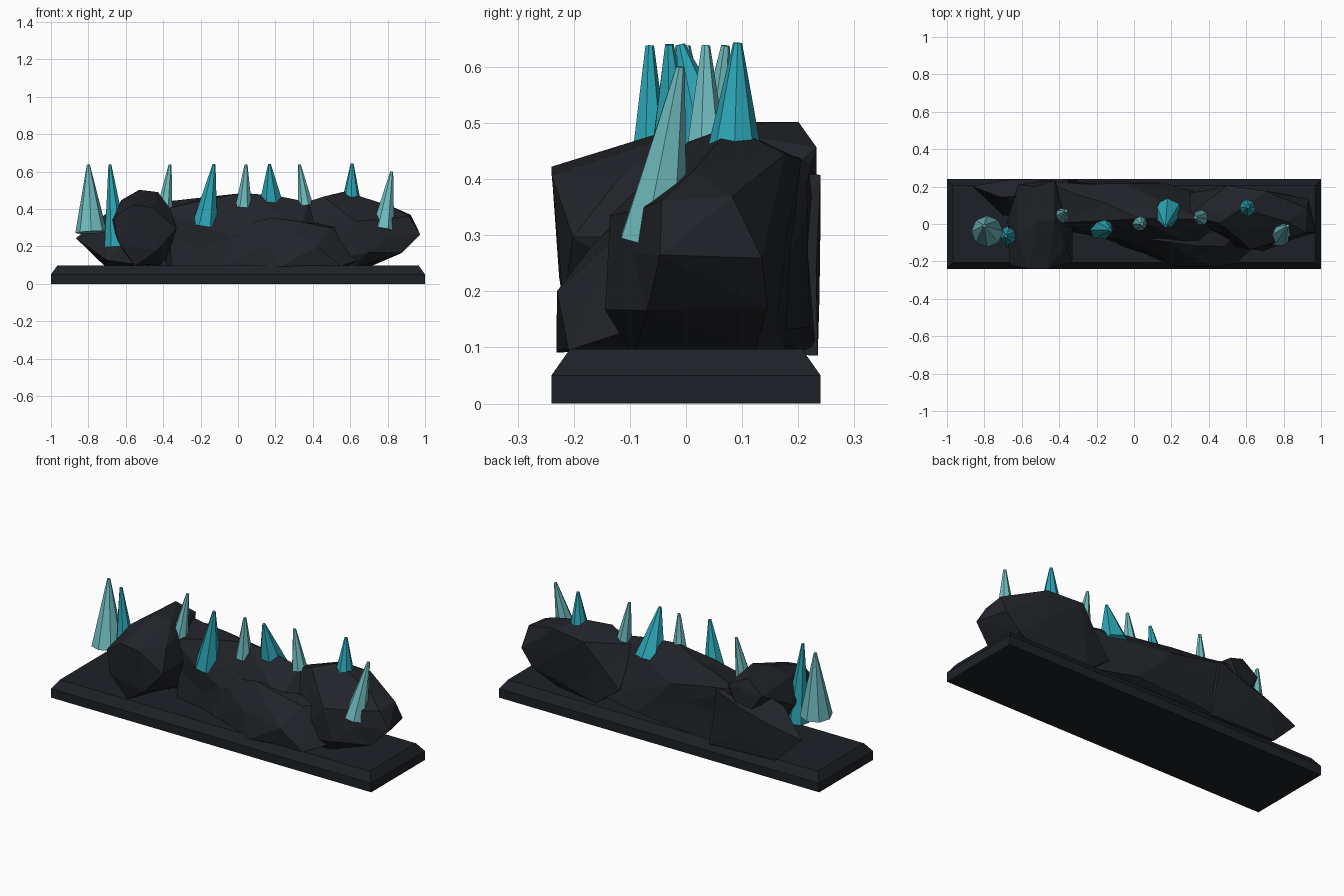
import bpy, bmesh, random
from mathutils import Vector

random.seed(7)


def material(name, rgb):
    m = bpy.data.materials.new(name)
    m.diffuse_color = (*rgb, 1)
    return m


STONE = material("dark_stone", (0.015, 0.017, 0.022))
SLAB = material("dark_slab", (0.012, 0.015, 0.019))
TEAL = material("teal_crystal", (0.025, 0.38, 0.47))
PALE = material("pale_crystal", (0.16, 0.50, 0.52))


def finish(name, bm, mat):
    bmesh.ops.recalc_face_normals(bm, faces=bm.faces)
    me = bpy.data.meshes.new(name)
    bm.to_mesh(me)
    bm.free()
    me.materials.append(mat)
    ob = bpy.data.objects.new(name, me)
    bpy.context.collection.objects.link(ob)
    return ob


def hull_mesh(points):
    bm = bmesh.new()
    for p in points:
        bm.verts.new(p)
    res = bmesh.ops.convex_hull(bm, input=bm.verts)
    junk = [g for g in res["geom_interior"] if isinstance(g, bmesh.types.BMVert)]
    bmesh.ops.delete(bm, geom=junk, context='VERTS')
    return bm


def rock(name, points, jitter=0.012):
    """Faceted boulder: hull of guide points, long edges split and roughened."""
    bm = hull_mesh(points)
    long_edges = [e for e in bm.edges if e.calc_length() > 0.3]
    bmesh.ops.subdivide_edges(bm, edges=long_edges, cuts=1)
    bmesh.ops.triangulate(bm, faces=bm.faces)
    for v in bm.verts:
        v.co += Vector([random.uniform(-jitter, jitter) for _ in range(3)])
        v.co.y = max(-0.24, min(0.24, v.co.y))
        v.co.z = max(0.08, min(0.502, v.co.z))
    return finish(name, bm, STONE)


def crystal(name, base, tip, radius, mat, sides=7):
    """Faceted cone leaning from base to a small blunt tip."""
    base, tip = Vector(base), Vector(tip)
    axis = tip - base
    bm = bmesh.new()
    bmesh.ops.create_cone(bm, cap_ends=True, segments=sides, radius1=radius,
                          radius2=0.008, depth=axis.length)
    rot = Vector((0, 0, 1)).rotation_difference(axis).to_matrix().to_4x4()
    bmesh.ops.transform(bm, matrix=rot, verts=bm.verts)
    bmesh.ops.translate(bm, vec=(base + tip) / 2, verts=bm.verts)
    return finish(name, bm, mat)


# base slab with a sloped upper rim
slab = []
for inset, z in ((0, 0), (0, 0.05), (0.033, 0.097)):
    slab += [(sx * (1 - inset), sy * (0.24 - inset), z)
             for sx in (-1, 1) for sy in (-1, 1)]
bm = hull_mesh(slab)
bmesh.ops.dissolve_limit(bm, angle_limit=0.02, verts=bm.verts, edges=bm.edges)
finish("base_slab", bm, SLAB)

# upright boulder at the left, spanning the slab depth
rock("left_boulder", [
    (-0.56, -0.24, 0.42), (-0.45, -0.24, 0.41), (-0.66, -0.22, 0.36),
    (-0.64, -0.22, 0.23), (-0.55, -0.2, 0.10), (-0.43, -0.22, 0.17),
    (-0.33, -0.2, 0.29), (-0.36, -0.12, 0.41), (-0.62, -0.05, 0.45),
    (-0.52, 0.02, 0.50), (-0.43, 0.02, 0.49), (-0.67, 0.03, 0.33),
    (-0.33, 0.05, 0.30), (-0.62, 0.21, 0.43), (-0.43, 0.23, 0.46),
    (-0.53, 0.20, 0.50), (-0.52, 0.235, 0.27), (-0.55, 0.1, 0.1),
    (-0.40, 0.1, 0.1)], 0.007)

# low jagged rock behind the boulder
rock("back_left_rock", [
    (-0.86, 0.21, 0.24), (-0.71, 0.23, 0.10), (-0.72, 0.15, 0.37),
    (-0.70, 0.04, 0.12), (-0.68, 0.24, 0.30), (-0.35, 0.24, 0.40),
    (-0.30, 0.24, 0.09), (-0.3, 0.05, 0.09), (-0.35, 0.07, 0.42),
    (-0.60, 0.15, 0.41)], 0.008)

# central ridge
rock("central_ridge", [
    (-0.47, 0.22, 0.42), (-0.45, 0.22, 0.10), (-0.40, 0.01, 0.40),
    (-0.36, -0.03, 0.10), (-0.16, 0.11, 0.475), (0.03, 0.04, 0.485),
    (0.20, 0.02, 0.465), (-0.05, 0.22, 0.36), (0.15, 0.22, 0.13),
    (0.38, 0.03, 0.43), (0.40, 0.14, 0.12), (-0.05, -0.10, 0.26),
    (0.0, -0.13, 0.09), (0.35, -0.12, 0.3), (0.45, -0.15, 0.09)])

# slope running down to the front edge
rock("front_slope", [
    (-0.05, -0.07, 0.31), (0.18, -0.09, 0.36), (0.48, -0.12, 0.30),
    (0.15, -0.19, 0.22), (0.42, -0.23, 0.20), (0.22, -0.23, 0.09),
    (0.55, -0.22, 0.09), (0.66, -0.1, 0.14), (0.60, 0.0, 0.30),
    (-0.08, -0.10, 0.09), (0.6, 0.05, 0.09)])

# right end rock
rock("right_rock", [
    (0.57, 0.08, 0.50), (0.45, 0.0, 0.46), (0.30, 0.05, 0.42),
    (0.70, 0.18, 0.45), (0.50, 0.20, 0.43), (0.82, 0.10, 0.41),
    (0.82, 0.01, 0.42), (0.93, 0.08, 0.37), (0.92, -0.05, 0.36),
    (0.97, -0.04, 0.26), (0.94, 0.13, 0.26), (0.88, -0.07, 0.16),
    (0.86, 0.15, 0.17), (0.63, -0.13, 0.34), (0.70, -0.14, 0.17),
    (0.72, 0.12, 0.10), (0.30, 0.17, 0.20), (0.45, 0.18, 0.10),
    (0.40, -0.1, 0.10), (0.62, -0.1, 0.09)], 0.007)

# row of crystals: base, tip, radius, colour
CRYSTALS = [
    ((-0.785, -0.04, 0.275), (-0.80, -0.01, 0.638), 0.085, PALE),
    ((-0.65, -0.065, 0.20), (-0.685, -0.065, 0.638), 0.066, TEAL),
    ((-0.395, 0.04, 0.38), (-0.363, 0.07, 0.638), 0.046, PALE),
    ((-0.178, -0.015, 0.31), (-0.128, -0.03, 0.64), 0.07, TEAL),
    ((0.03, 0.01, 0.41), (0.043, 0.0, 0.638), 0.046, PALE),
    ((0.18, 0.06, 0.38), (0.168, -0.01, 0.64), 0.08, TEAL),
    ((0.36, 0.035, 0.42), (0.328, 0.035, 0.638), 0.042, PALE),
    ((0.605, 0.085, 0.41), (0.61, 0.092, 0.643), 0.057, TEAL),
    ((0.775, -0.06, 0.29), (0.822, -0.01, 0.60), 0.062, PALE),
]
for i, (b, t, r, m) in enumerate(CRYSTALS):
    crystal(f"crystal_{i + 1}", b, t, r, m, 8 if i in (0, 7) else 7)
